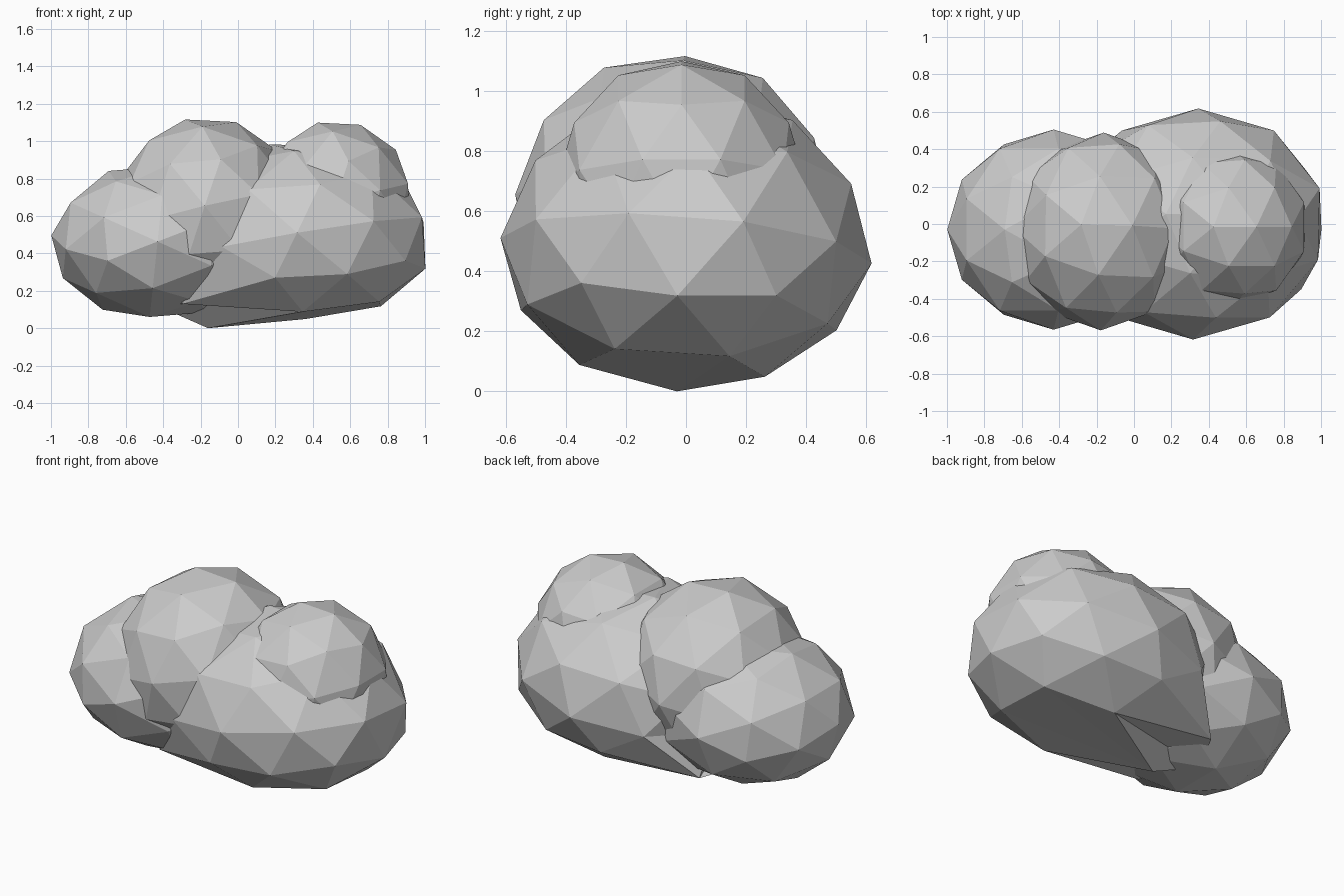
import bpy, bmesh
from math import radians
from mathutils import Euler, Vector

if "Cube" in bpy.data.objects:
    bpy.data.objects.remove(bpy.data.objects["Cube"])


def blob(name, centre, radii, tilt, roll=0, top=1.0, pulls=()):
    """Faceted icosphere: turned, stretched, then a few corners pulled."""
    bm = bmesh.new()
    bmesh.ops.create_icosphere(bm, subdivisions=2, radius=1)
    turn = Euler((radians(roll), radians(tilt), 0)).to_matrix()
    moves = [(min(bm.verts, key=lambda q: (q.co - Vector(d).normalized()).length), t)
             for d, t in pulls]
    for v in bm.verts:
        p = turn @ v.co
        if p.z > 0:
            p.z *= top  # fuller upper half
        v.co = Vector(c + r * k for c, r, k in zip(centre, radii, p))
    for v, target in moves:
        v.co = target
    mesh = bpy.data.meshes.new(name)
    bm.to_mesh(mesh)
    bm.free()
    obj = bpy.data.objects.new(name, mesh)
    bpy.context.collection.objects.link(obj)
    return obj


# Large right-hand lobe, with its underside drawn out to the left
blob("large_lobe", (0.33, 0, 0.465), (0.71, 0.62, 0.46), -13, -5, top=1.16,
     pulls=[((0, 0, -1), (-0.16, -0.03, 0.0)),
            ((-0.526, 0, -0.851), (-0.5, -0.03, 0.15)),
            ((-0.688, -0.5, -0.526), (-0.3, -0.32, 0.13)),
            ((-0.688, 0.5, -0.526), (-0.3, 0.3, 0.11))])

# Left lobe
blob("left_lobe", (-0.43, -0.03, 0.463), (0.57, 0.535, 0.425), 31)

# Middle upper lobe
blob("top_lobe", (-0.17, -0.04, 0.62), (0.5, 0.53, 0.51), -13, -4)

# Small upper lobe on the right
blob("small_lobe", (0.52, -0.015, 0.68), (0.42, 0.42, 0.43), -13)
